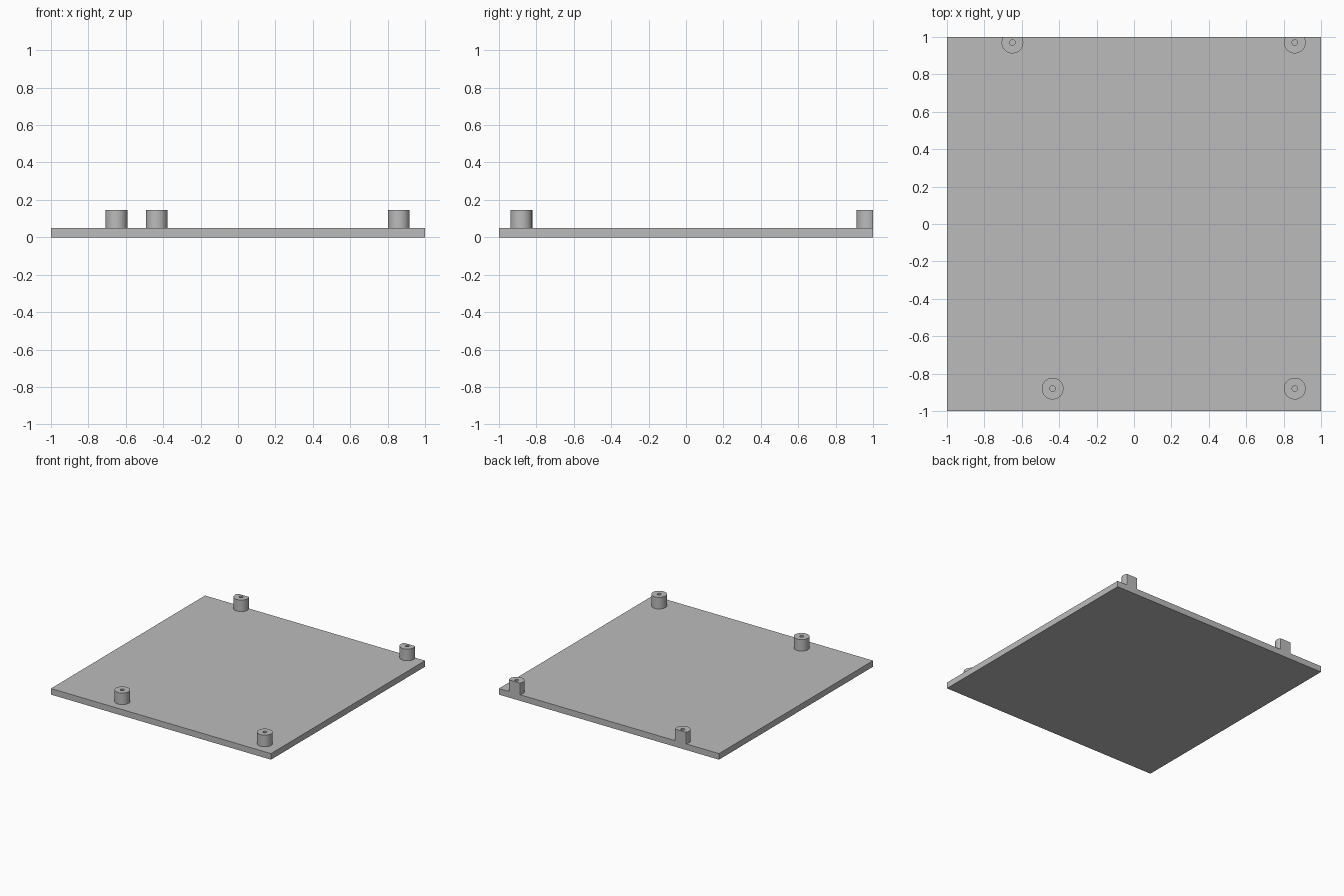
import bpy
import bmesh
import math

PLATE_TOP = 0.05
POST_TOP = 0.145
POST_R, HOLE_R = 0.058, 0.015
SEGMENTS = 48

cube = bpy.data.objects.get("Cube")
if cube:
    bpy.data.objects.remove(cube, do_unlink=True)

# Single grey finish
grey = bpy.data.materials.new("plain_grey")
grey.use_nodes = True
colour = (0.5, 0.5, 0.5, 1.0)
grey.diffuse_color = colour
grey.node_tree.nodes["Principled BSDF"].inputs["Base Color"].default_value = colour


def add_object(name, bm):
    bmesh.ops.recalc_face_normals(bm, faces=bm.faces)
    mesh = bpy.data.meshes.new(name)
    bm.to_mesh(mesh)
    bm.free()
    mesh.materials.append(grey)
    obj = bpy.data.objects.new(name, mesh)
    bpy.context.collection.objects.link(obj)
    return obj


def add_post(name, x, y):
    """Hollow standoff, trimmed flush with the back edge of the plate."""
    bm = bmesh.new()
    profile = [(HOLE_R, PLATE_TOP), (HOLE_R, POST_TOP), (POST_R, POST_TOP), (POST_R, PLATE_TOP)]
    verts = [bm.verts.new((x + r, y, z)) for r, z in profile]
    edges = [bm.edges.new((verts[i], verts[(i + 1) % 4])) for i in range(4)]
    bmesh.ops.spin(bm, geom=verts + edges, cent=(x, y, 0), axis=(0, 0, 1),
                   angle=math.tau, steps=SEGMENTS, use_merge=True)
    bmesh.ops.remove_doubles(bm, verts=bm.verts, dist=0.0001)
    bmesh.ops.recalc_face_normals(bm, faces=bm.faces)
    if y + POST_R > 1:
        cut = bmesh.ops.bisect_plane(bm, geom=bm.verts[:] + bm.edges[:] + bm.faces[:],
                                     plane_co=(0, 1, 0), plane_no=(0, 1, 0), clear_outer=True)
        rim = [g for g in cut["geom_cut"] if isinstance(g, bmesh.types.BMEdge)]
        bmesh.ops.edgeloop_fill(bm, edges=rim)
    # Open underside, seated on the plate
    hidden = [f for f in bm.faces if all(v.co.z < PLATE_TOP + 0.001 for v in f.verts)]
    bmesh.ops.delete(bm, geom=hidden, context="FACES")
    obj = add_object(name, bm)
    bpy.ops.object.select_all(action="DESELECT")
    obj.select_set(True)
    bpy.context.view_layer.objects.active = obj
    bpy.ops.object.shade_smooth_by_angle(angle=math.radians(30))


# Base plate
bm = bmesh.new()
bmesh.ops.create_cube(bm, size=1)
for v in bm.verts:
    v.co = (v.co.x * 2, v.co.y * 2, (v.co.z + 0.5) * PLATE_TOP)
add_object("base_plate", bm)

# Four mounting posts
add_post("front_right_post", -0.435, -0.88)
add_post("front_left_post", 0.86, -0.88)
add_post("back_right_post", -0.65, 0.97)
add_post("back_left_post", 0.86, 0.97)
